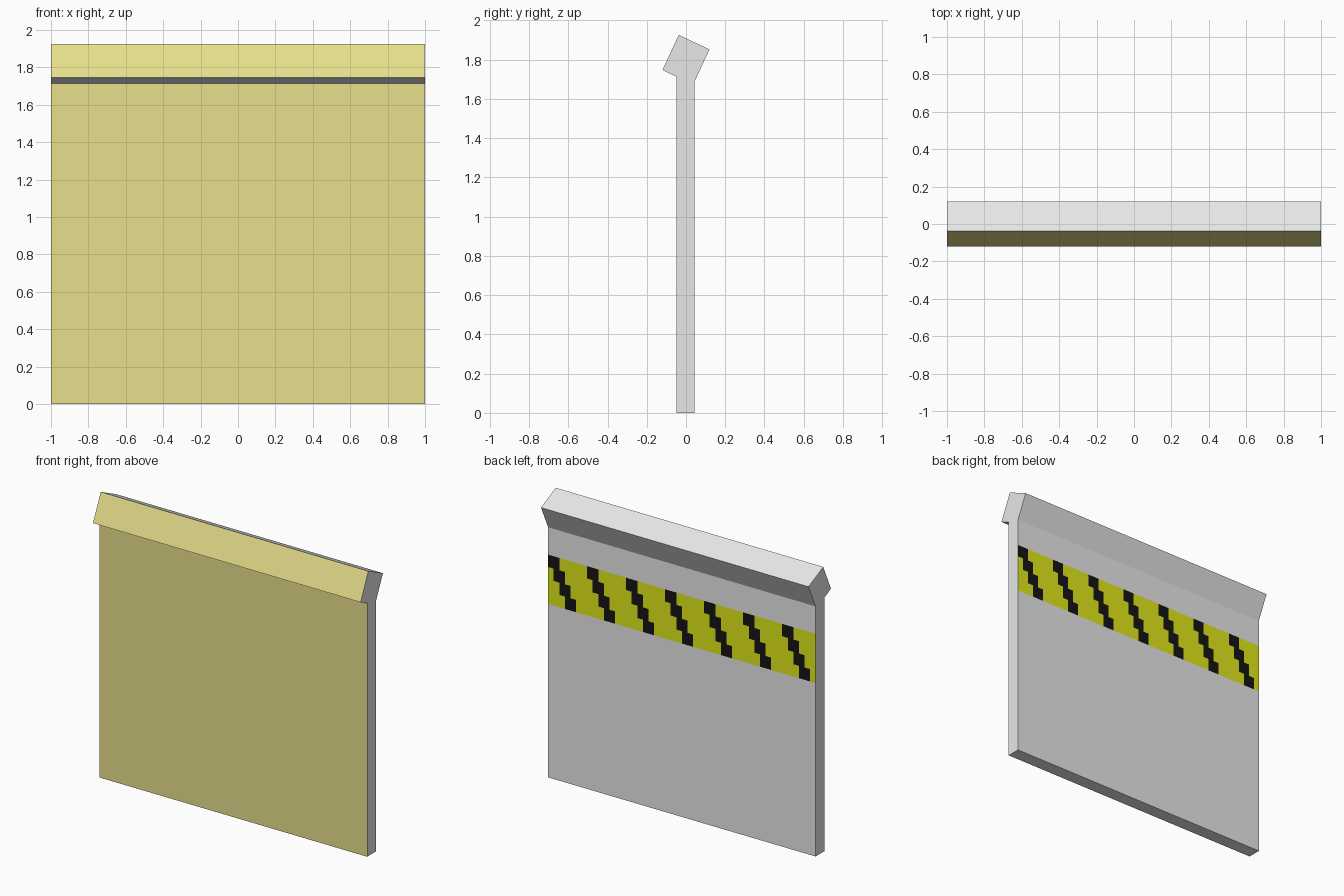
import bpy, bmesh
from mathutils import Vector

if "Cube" in bpy.data.objects:
    bpy.data.objects.remove(bpy.data.objects["Cube"])

TEXEL = 2 / 48            # width of one step of the hazard stripes
BAND_TOP = 1.505
BAND_BOTTOM = BAND_TOP - 8 * TEXEL
BACK_Y = 0.044


def material(name, rgb):
    m = bpy.data.materials.new(name)
    m.diffuse_color = (*rgb, 1)
    m.use_nodes = True
    m.node_tree.nodes["Principled BSDF"].inputs["Base Color"].default_value = m.diffuse_color
    return m


materials = [
    material("light grey", (0.8, 0.8, 0.8)),
    material("khaki", (0.82, 0.76, 0.27)),
    material("hazard yellow", (0.75, 0.8, 0.01)),
    material("black", (0.007, 0.007, 0.007)),
]
GREY, KHAKI, YELLOW, BLACK = range(4)

# Side profile (y, z): upright panel with a tilted square rail on top
profile = [(-0.048, 0), (BACK_Y, 0), (BACK_Y, 1.69), (0.12, 1.852),
           (-0.037, 1.926), (-0.12, 1.747), (-0.048, 1.713)]

bm = bmesh.new()
end = bm.faces.new([bm.verts.new((-1, y, z)) for y, z in profile])
swept = bmesh.ops.extrude_face_region(bm, geom=[end], use_keep_orig=True)
bmesh.ops.translate(bm, vec=(2, 0, 0),
                    verts=[v for v in swept["geom"] if isinstance(v, bmesh.types.BMVert)])
bmesh.ops.recalc_face_normals(bm, faces=bm.faces)


def cut(faces, point, normal):
    geom = set(faces)
    for f in faces:
        geom.update(f.edges)
        geom.update(f.verts)
    bmesh.ops.bisect_plane(bm, geom=list(geom), plane_co=point, plane_no=normal, dist=1e-5)


def back_faces():
    return [f for f in bm.faces if f.normal.y > 0.99]


def band_faces():
    return [f for f in back_faces()
            if BAND_BOTTOM < f.calc_center_median().z < BAND_TOP]


# Hazard band cut into the back: four rows, then narrow columns
bm.normal_update()
for row in range(5):
    cut(back_faces(), Vector((0, 0, BAND_TOP - row * 2 * TEXEL)), Vector((0, 0, 1)))
    bm.normal_update()
for col in range(1, 48):
    cut(band_faces(), Vector((1 - col * TEXEL, 0, 0)), Vector((1, 0, 0)))
    bm.normal_update()

# Colours: khaki front, stepped black stripes on yellow, the rest grey
for f in bm.faces:
    f.material_index = KHAKI if f.normal.y < -0.8 else GREY
for f in band_faces():
    c = f.calc_center_bounds()
    col = int((1 - c.x) / TEXEL)
    row = int((BAND_TOP - c.z) / (2 * TEXEL))
    f.material_index = BLACK if 0 <= col - row and (col - row) % 7 < 2 else YELLOW

mesh = bpy.data.meshes.new("barrier_panel")
bm.to_mesh(mesh)
bm.free()
for m in materials:
    mesh.materials.append(m)
bpy.context.collection.objects.link(bpy.data.objects.new("barrier_panel", mesh))
